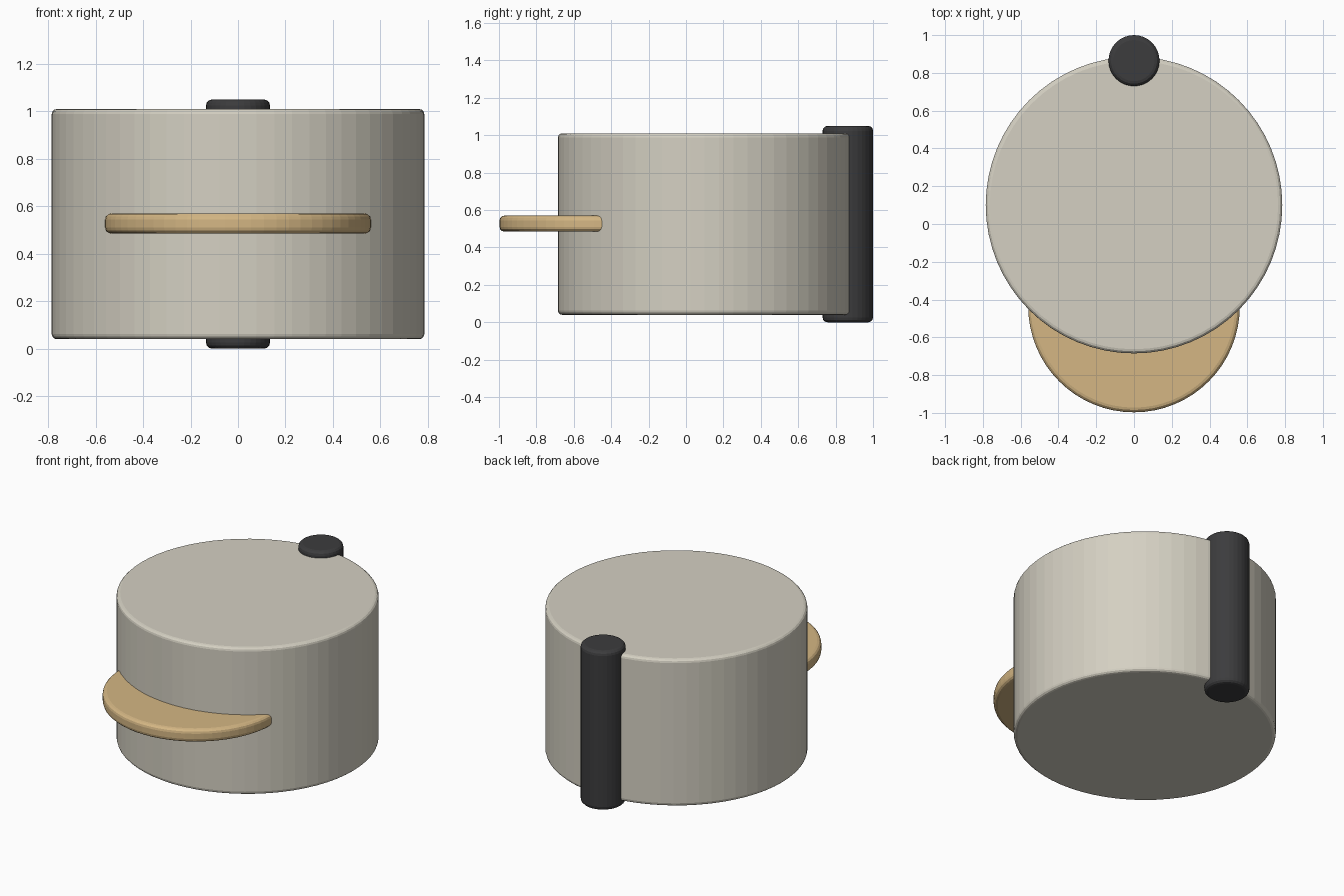
import bpy, math

if "Cube" in bpy.data.objects:
    bpy.data.objects.remove(bpy.data.objects["Cube"])


def material(name, color):
    m = bpy.data.materials.new(name)
    m.diffuse_color = (*color, 1)
    m.use_nodes = True
    m.node_tree.nodes["Principled BSDF"].inputs["Base Color"].default_value = m.diffuse_color
    return m


def disc(name, radius, y, z0, z1, sides, bevel, mat):
    """Upright cylinder from z0 to z1 with softly rounded rims."""
    bpy.ops.mesh.primitive_cylinder_add(
        vertices=sides, radius=radius, depth=z1 - z0, location=(0, y, (z0 + z1) / 2))
    ob = bpy.context.object
    ob.name = name
    ob.data.materials.append(mat)
    mod = ob.modifiers.new("rounded_rim", 'BEVEL')
    mod.width = bevel
    mod.segments = 3
    mod.limit_method = 'ANGLE'
    mod.angle_limit = math.radians(40)
    return ob


beige = material("warm beige", (0.66, 0.63, 0.54))
tan = material("light wood", (0.66, 0.47, 0.23))
charcoal = material("charcoal", (0.045, 0.045, 0.047))

# Main drum
disc("body", 0.785, 0.10, 0.04, 1.01, 64, 0.022, beige)
# Half-sunk shelf at the front
disc("front_shelf", 0.56, -0.437, 0.485, 0.57, 64, 0.025, tan)
# Upright hinge post at the back
disc("rear_post", 0.135, 0.865, 0.0, 1.05, 32, 0.026, charcoal)
